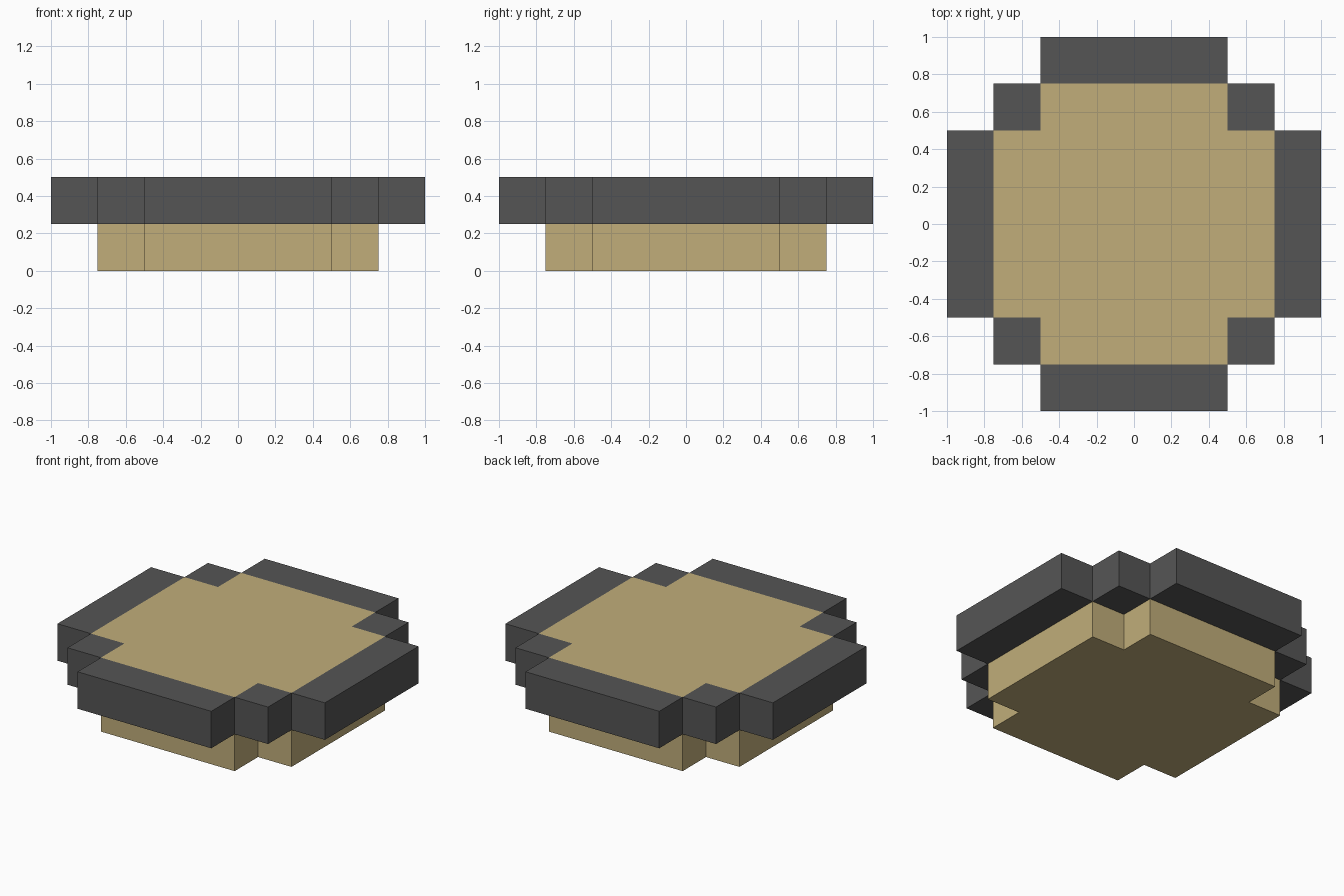
import bpy
import bmesh
from mathutils import Matrix, Vector

cube = bpy.data.objects.get("Cube")
if cube:
    bpy.data.objects.remove(cube, do_unlink=True)


def make_material(name, rgb):
    mat = bpy.data.materials.new(name)
    mat.use_nodes = True
    color = (*rgb, 1.0)
    mat.diffuse_color = color
    mat.node_tree.nodes["Principled BSDF"].inputs["Base Color"].default_value = color
    return mat


tan = make_material("tan", (0.533, 0.423, 0.195))
charcoal = make_material("charcoal", (0.091, 0.091, 0.091))


def finish(name, bm, mat):
    bmesh.ops.recalc_face_normals(bm, faces=bm.faces)
    mesh = bpy.data.meshes.new(name)
    bm.to_mesh(mesh)
    bm.free()
    mesh.materials.append(mat)
    obj = bpy.data.objects.new(name, mesh)
    bpy.context.collection.objects.link(obj)


def box(name, center, size, mat):
    bm = bmesh.new()
    bmesh.ops.create_cube(bm, size=1, matrix=Matrix.Translation(center) @ Matrix.Diagonal((*size, 1)))
    finish(name, bm, mat)


INNER, CORE, OUTER = 0.5, 0.75, 1.0
RIM_BOTTOM, TOP = 0.25, 0.5
rim_z, rim_h = (RIM_BOTTOM + TOP) / 2, TOP - RIM_BOTTOM
band = OUTER - CORE

# Core: a square with notched corners, extruded to full height
quarter = [(CORE, -INNER), (CORE, INNER), (INNER, INNER)]
bm = bmesh.new()
outline = []
for turn in range(4):
    for x, y in quarter:
        for _ in range(turn):
            x, y = -y, x
        outline.append(bm.verts.new((x, y, 0)))
base = bm.faces.new(outline)
top = bmesh.ops.extrude_face_region(bm, geom=[base], use_keep_orig=True)
bmesh.ops.translate(bm, vec=(0, 0, TOP),
                    verts=[v for v in top["geom"] if isinstance(v, bmesh.types.BMVert)])
finish("core", bm, tan)

# Rim bars along the four sides
mid = (CORE + OUTER) / 2
for side, s in (("left", 1), ("right", -1)):
    box(f"{side}_rim_bar", Vector((s * mid, 0, rim_z)), (band, 2 * INNER, rim_h), charcoal)
for side, s in (("back", 1), ("front", -1)):
    box(f"{side}_rim_bar", Vector((0, s * mid, rim_z)), (2 * INNER, band, rim_h), charcoal)

# Rim blocks filling the corner notches
corner, width = (INNER + CORE) / 2, CORE - INNER
for depth, sy in (("front", -1), ("back", 1)):
    for side, sx in (("left", 1), ("right", -1)):
        box(f"{depth}_{side}_rim_corner", Vector((sx * corner, sy * corner, rim_z)),
            (width, width, rim_h), charcoal)
